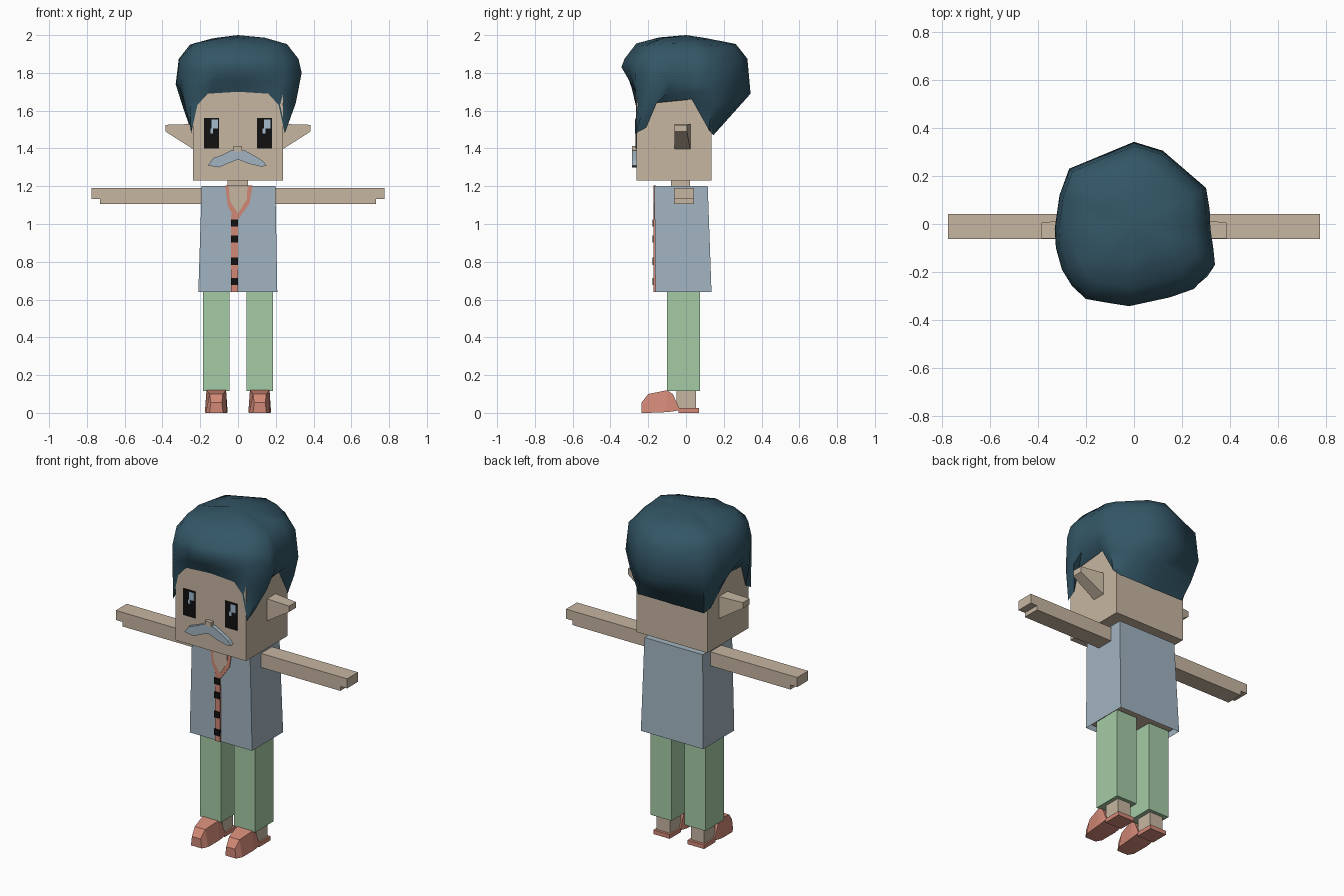
import bpy
import bmesh
import math
import random

random.seed(4)
if "Cube" in bpy.data.objects:
    bpy.data.objects.remove(bpy.data.objects["Cube"], do_unlink=True)


def material(name, *rgb):
    color = [((c / 255 + 0.055) / 1.055) ** 2.4 for c in rgb] + [1]
    mat = bpy.data.materials.new(name)
    mat.use_nodes = True
    mat.diffuse_color = color
    mat.node_tree.nodes["Principled BSDF"].inputs["Base Color"].default_value = color
    return mat


skin = material("skin", 198, 182, 161)
teal = material("dark teal hair", 51, 86, 102)
blue = material("pale blue shirt", 162, 180, 193)
coral = material("coral", 210, 137, 119)
green = material("soft green", 165, 203, 166)
black = material("black", 17, 17, 17)
glint = material("eye glint blue", 163, 188, 208)


def build(name, verts, faces, mat, fix_normals=True):
    bm = bmesh.new()
    vs = [bm.verts.new(v) for v in verts]
    for f in faces:
        bm.faces.new([vs[i] for i in f])
    if fix_normals:
        bmesh.ops.recalc_face_normals(bm, faces=bm.faces)
    mesh = bpy.data.meshes.new(name)
    bm.to_mesh(mesh)
    bm.free()
    mesh.materials.append(mat)
    obj = bpy.data.objects.new(name, mesh)
    bpy.context.collection.objects.link(obj)
    return obj


def loft(name, rings, mat, caps=(True, True)):
    """Skin a row of equal-length closed rings."""
    n = len(rings[0])
    verts = [v for ring in rings for v in ring]
    faces = []
    for k in range(len(rings) - 1):
        for i in range(n):
            j = (i + 1) % n
            faces.append((k * n + i, k * n + j, k * n + n + j, k * n + n + i))
    if caps[0]:
        faces.append(range(n))
    if caps[1]:
        faces.append(range(len(verts) - n, len(verts)))
    return build(name, verts, faces, mat)


def rect_z(x0, x1, y0, y1, z):
    return [(x0, y0, z), (x1, y0, z), (x1, y1, z), (x0, y1, z)]


def box(name, x, y, z, mat):
    return loft(name, [rect_z(*x, *y, z[0]), rect_z(*x, *y, z[1])], mat)


def prism(name, outline, y0, y1, mat):
    """Extrude an x-z outline along y."""
    return loft(name, [[(x, y, z) for x, z in outline] for y in (y0, y1)], mat)


def span(side, a, b):
    return sorted((side * a, side * b))


# Head and neck
box("head", (-.237, .237), (-.262, .134), (1.23, 1.75), skin)
box("neck", (-.055, .053), (-.08, .02), (1.1, 1.24), skin)

# Shirt, open underneath, with the body set inside it
loft("shirt", [rect_z(-.21, .208, -.162, .135, .64),
               rect_z(-.192, .198, -.167, .115, 1.2)], blue, (False, True))
box("hips", (-.195, .193), (-.15, .12), (.665, .70), skin)

# Collar, button strip and buttons
prism("collar", [(-.067, 1.203), (-.055, 1.1), (-.02, 1.03), (.005, 1.03),
                 (.062, 1.11), (.077, 1.203)], -.171, -.16, coral)
prism("neck_opening", [(-.05, 1.204), (-.042, 1.12), (0, 1.055),
                       (.047, 1.13), (.05, 1.204)], -.173, -.165, skin)
box("button_strip", (-.036, 0), (-.171, -.155), (.64, 1.05), coral)
for z in (1.005, .92, .803, .695):
    box("button", (-.036, 0), (-.177, -.165), (z - .019, z + .019), black)

# Paired parts
for side, label in ((1, "left"), (-1, "right")):
    # Arm with a notch under the fingertips
    prism(label + "_arm", [(side * x, z) for x, z in (
        (.18, 1.19), (.775, 1.19), (.775, 1.132), (.73, 1.132),
        (.73, 1.105), (.18, 1.105))], -.063, .042, skin)
    # Pointed ear tapering outward
    loft(label + "_ear", [[(side * x, -.06, low), (side * x, back, low),
                           (side * x, back, high), (side * x, -.06, high)]
                          for x, back, low, high in ((.22, .025, 1.385, 1.53),
                                                     (.385, .005, 1.49, 1.525))], skin)
    # Trouser leg, ankle, shoe and heel
    box(label + "_leg", span(side, .044, .184), (-.1, .075), (.115, .66), green)
    box(label + "_ankle", span(side, .07, .16), (-.05, .054), (.02, .12), skin)
    c = side * .115
    loft(label + "_shoe", [[(c - low, y, z0), (c + low, y, z0),
                            (c + top, y, z1), (c - top, y, z1)]
                           for y, low, top, z0, z1 in (
        (-.235, .036, .029, 0, .055), (-.2, .055, .035, 0, .1),
        (-.1, .06, .052, .004, .12), (-.07, .06, .052, .008, .1),
        (-.035, .058, .054, .014, .024))], coral)
    box(label + "_heel", span(side, .06, .17), (-.04, .07), (0, .025), coral)
    # Eye with two glints
    box(label + "_eye", span(side, .1, .18), (-.268, -.26), (1.4, 1.56), black)
    g = .155 if side > 0 else -.122
    box("large_glint", (g - .017, g + .017), (-.271, -.265), (1.505, 1.553), glint)
    box("small_glint", (g - .024, g - .01), (-.271, -.265), (1.48, 1.505), glint)

# Nose and moustache
box("nose", (-.023, .02), (-.285, -.255), (1.385, 1.413), skin)
prism("moustache", [(-.16, 1.31), (-.13, 1.35), (-.085, 1.365), (-.035, 1.39),
                    (.035, 1.39), (.09, 1.36), (.13, 1.335), (.152, 1.31),
                    (.125, 1.303), (.055, 1.32), (0, 1.342), (-.055, 1.32),
                    (-.1, 1.3)], -.285, -.255, blue)

# Hair: hairline, widest outline, then crown
hairline = [(0, -.266, 1.7), (.16, -.266, 1.69), (.215, -.266, 1.63),
            (.248, -.266, 1.48), (.252, -.21, 1.51), (.252, -.17, 1.64),
            (.252, .03, 1.66), (.25, .12, 1.5), (.22, .145, 1.47), (0, .145, 1.47)]
wide_left = [(-.02, -.342), (.15, -.305), (.25, -.27), (.337, -.17), (.33, -.1),
             (.318, -.02), (.315, .06), (.3, .15), (.12, .305), (0, .342)]
wide_right = [(-.27, .23), (-.31, .12), (-.33, -.02), (-.325, -.1),
              (-.3, -.19), (-.26, -.255), (-.2, -.312), (-.11, -.328)]
wide_z = [1.83, 1.83, 1.82, 1.8, 1.77, 1.75, 1.74, 1.72, 1.7, 1.69]

edge = hairline + [(-x, y, z) for x, y, z in hairline[-2:0:-1]]
heights = wide_z + wide_z[-2:0:-1]
wide = [(x, y, z) for (x, y), z in zip(wide_left + wide_right, heights)]
middle = [(a[0] + .65 * (b[0] - a[0]), a[1] + .5 * (b[1] - a[1]),
           a[2] + .5 * (b[2] - a[2])) for a, b in zip(edge, wide)]
rings = [edge, middle, wide]
for scale, z in ((.95, 1.88), (.77, 1.95), (.42, 1.98)):
    rings.append([(x * scale, y * scale, z + random.uniform(-.009, .009))
                  for x, y, _ in wide])
n = len(edge)
verts = [v for ring in rings for v in ring] + [(0, 0, 2)]
faces = [(k * n + i, k * n + (i + 1) % n, (k + 1) * n + (i + 1) % n, (k + 1) * n + i)
         for k in range(len(rings) - 1) for i in range(n)]
last = len(verts) - 1
faces += [(last - n + i, last - n + (i + 1) % n, last) for i in range(n)]
hair = build("hair", verts, faces, teal, fix_normals=False)
bpy.ops.object.select_all(action="DESELECT")
hair.select_set(True)
bpy.context.view_layer.objects.active = hair
bpy.ops.object.shade_smooth_by_angle(angle=math.radians(50))
